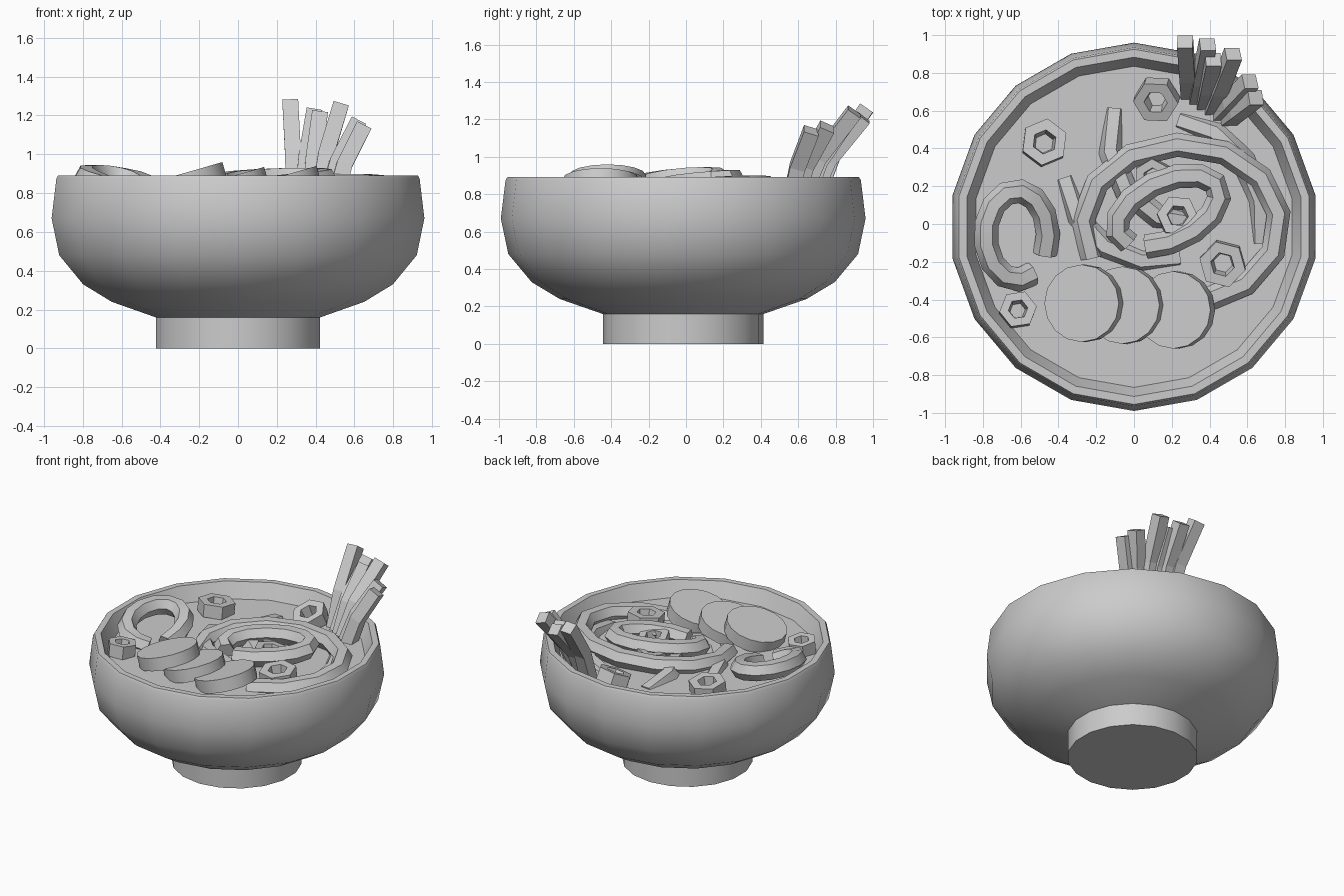
import bpy, bmesh, math
from mathutils import Vector, Matrix

if "Cube" in bpy.data.objects:
    bpy.data.objects.remove(bpy.data.objects["Cube"])

CY = -0.015  # bowl centre in y

clay = bpy.data.materials.new("plain grey")
clay.diffuse_color = (0.6, 0.6, 0.6, 1)
clay.use_nodes = True
clay.node_tree.nodes["Principled BSDF"].inputs["Base Color"].default_value = clay.diffuse_color


def finish(name, bm, angle=None):
    bmesh.ops.recalc_face_normals(bm, faces=bm.faces)
    me = bpy.data.meshes.new(name)
    bm.to_mesh(me)
    bm.free()
    ob = bpy.data.objects.new(name, me)
    bpy.context.collection.objects.link(ob)
    me.materials.append(clay)
    if angle:
        bpy.ops.object.select_all(action='DESELECT')
        ob.select_set(True)
        bpy.context.view_layer.objects.active = ob
        bpy.ops.object.shade_smooth_by_angle(angle=math.radians(angle))
    return ob


def bridge(bm, a, b):
    n = len(a)
    for i in range(n):
        bm.faces.new((a[i], a[(i + 1) % n], b[(i + 1) % n], b[i]))


def lathe(name, profile, n, mat=Matrix(), caps=True, angle=None, phase=math.pi / 2):
    bm = bmesh.new()
    rings = []
    for r, z in profile:
        rings.append([bm.verts.new(mat @ Vector((r * math.cos(phase + math.tau * i / n),
                                                 r * math.sin(phase + math.tau * i / n), z)))
                      for i in range(n)])
    for a, b in zip(rings, rings[1:]):
        bridge(bm, a, b)
    if caps:
        bm.faces.new(rings[0])
        bm.faces.new(rings[-1])
    else:
        bridge(bm, rings[-1], rings[0])
    return finish(name, bm, angle)


def sweep(name, pts, radius, n, ref, phase=0.0, angle=None):
    bm = bmesh.new()
    pts = [Vector(p) for p in pts]
    rings = []
    for i, p in enumerate(pts):
        t = (pts[min(i + 1, len(pts) - 1)] - pts[max(i - 1, 0)]).normalized()
        s = t.cross(Vector(ref)).normalized()
        u = s.cross(t)
        rings.append([bm.verts.new(p + radius * (math.cos(phase + math.tau * k / n) * s
                                                 + math.sin(phase + math.tau * k / n) * u))
                      for k in range(n)])
    for a, b in zip(rings, rings[1:]):
        bridge(bm, a, b)
    bm.faces.new(rings[0])
    bm.faces.new(rings[-1])
    return finish(name, bm, angle)


def noodle(name, cx, cy, rx, ry, start, turn, z_end, z_mid, rot=0):
    # elliptical arc that rises out of the broth and sinks back in
    steps = max(4, round(abs(turn) / 27))
    pts = []
    for i in range(steps + 1):
        f = i / steps
        a = math.radians(start + turn * f)
        p = Matrix.Rotation(math.radians(rot), 3, 'Z') @ Vector((rx * math.cos(a), ry * math.sin(a), 0))
        pts.append(p + Vector((cx, cy, z_end + (z_mid - z_end) * math.sin(math.pi * f))))
    sweep(name, pts, 0.064, 6, (0, 0, 1), angle=35)


# Bowl with foot and rim, filled with a flat broth surface
lathe("bowl", [(0.43, 0), (0.43, 0.16), (0.66, 0.24), (0.81, 0.33), (0.935, 0.48),
               (0.975, 0.67), (0.95, 0.875), (0.94, 0.892), (0.898, 0.892), (0.85, 0.785)],
      18, Matrix.Translation((0, CY, 0)), angle=32)

# Noodles
noodle("left_noodle", -0.62, -0.06, 0.165, 0.235, -25, 325, 0.78, 0.89)
noodle("outer_noodle", 0.25, 0.0, 0.52, 0.42, 205, -282, 0.78, 0.845)
noodle("inner_noodle", 0.18, 0.07, 0.29, 0.16, 205, -335, 0.82, 0.875, rot=25)
noodle("low_noodle", 0.3, 0.45, 0.43, 0.45, 160, 115, 0.74, 0.8)
noodle("stray_noodle", 0.1, 0.3, 0.47, 0.5, 187, 100, 0.74, 0.78)
noodle("back_noodle", 0.2, 0.0, 0.48, 0.55, 85, -95, 0.74, 0.79)

# Three overlapping round slices, each leaning on the next
for i, (x, y, z) in enumerate([(-0.265, -0.42, 0.86), (-0.05, -0.43, 0.835), (0.22, -0.455, 0.84)]):
    m = Matrix.Translation((x, y, z)) @ Matrix.Rotation(math.radians(-16), 4, 'Y')
    lathe(f"round_slice_{i + 1}", [(0.205, -0.045), (0.205, 0.045)], 16, m, angle=30)

# Chopped onion rings: x, y, radius; the first leans most
rings = [(0.12, 0.66, 0.12), (-0.475, 0.43, 0.125), (0.47, -0.21, 0.125),
         (-0.615, -0.455, 0.1), (0.1, 0.25, 0.1), (0.23, 0.04, 0.11)]
for i, (x, y, r) in enumerate(rings):
    lean = 22 if i == 0 else 6 * (-1) ** i
    m = (Matrix.Translation((x, y, 0.825)) @ Matrix.Rotation(math.radians(lean), 4, 'X')
         @ Matrix.Rotation(math.radians(-lean / 3), 4, 'Y'))
    lathe(f"onion_ring_{i + 1}", [(r, -0.045), (r, 0.045), (r * 0.52, 0.045), (r * 0.4, -0.045)],
          6, m, caps=False, phase=0.4 * i)

# Bundle of bent square sticks fanning out from the broth
tops = [(0.27, 0.965, 1.26), (0.39, 0.95, 1.21), (0.42, 0.87, 1.20),
        (0.525, 0.90, 1.24), (0.615, 0.755, 1.16), (0.645, 0.67, 1.14)]
for i, top in enumerate(tops):
    top = Vector(top)
    base = Vector((0.29 + 0.041 * i, 0.69 - 0.027 * i, 0.75))
    mid = base.lerp(top, 0.5) - 0.15 * Vector((top.x - base.x, top.y - base.y, 0))
    sweep(f"stick_{i + 1}", [base, mid, top], 0.058, 4, (0, 1, 0), phase=math.pi / 4)
